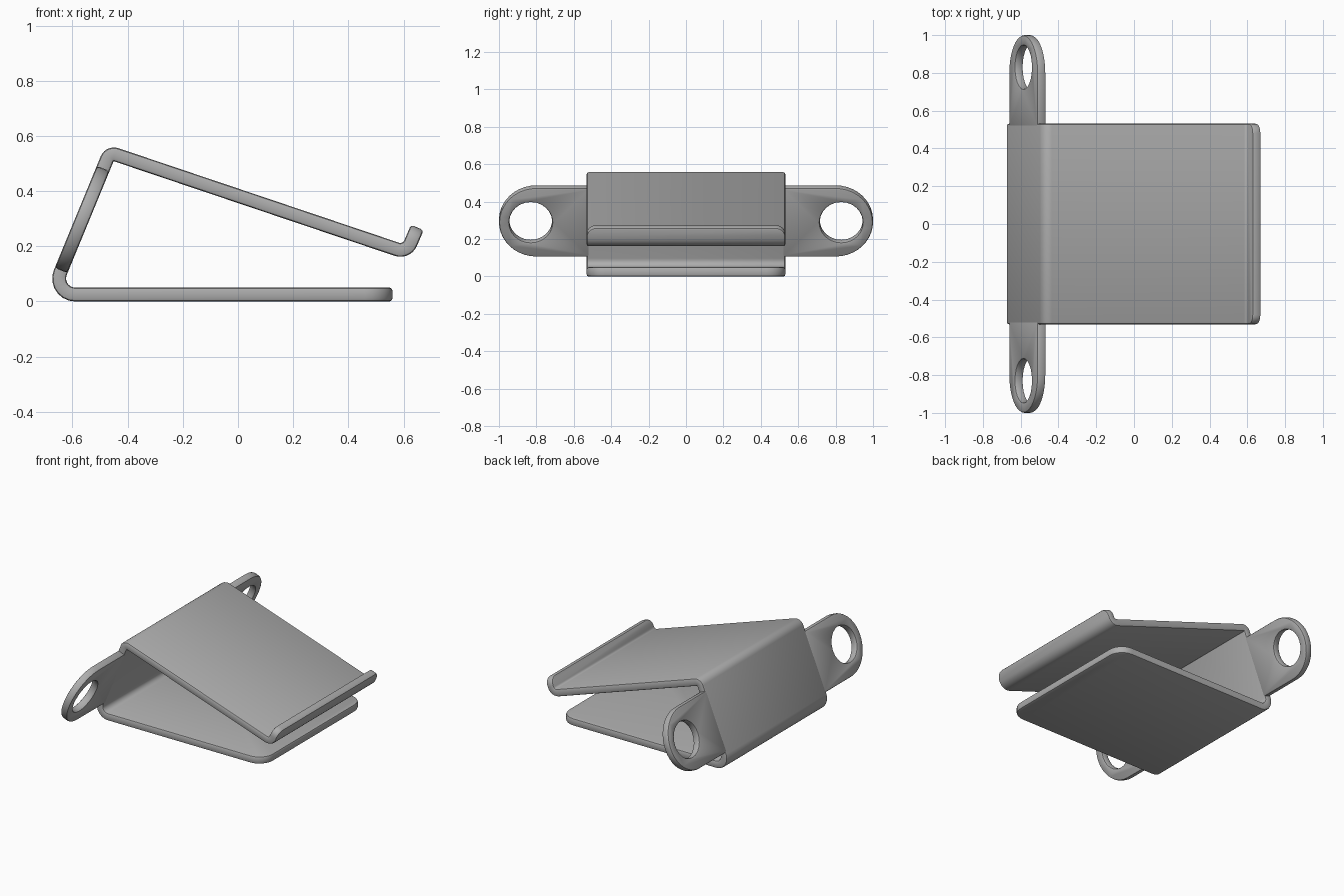
import bpy, bmesh
from math import sin, cos, pi, radians
from mathutils import Vector

cube = bpy.data.objects.get("Cube")
if cube:
    bpy.data.objects.remove(cube, do_unlink=True)

THICK = 0.05
HALF = 0.531       # half width of the bent sheet

grey = bpy.data.materials.new("plain_grey")
grey.use_nodes = True
grey.diffuse_color = (0.42, 0.42, 0.42, 1)
grey.node_tree.nodes["Principled BSDF"].inputs["Base Color"].default_value = (0.42, 0.42, 0.42, 1)


def finish(bm, name, mirror=False):
    """Turn a flat surface into a sheet with softened edges."""
    bmesh.ops.remove_doubles(bm, verts=bm.verts, dist=1e-5)
    bmesh.ops.recalc_face_normals(bm, faces=bm.faces)
    mesh = bpy.data.meshes.new(name)
    bm.to_mesh(mesh)
    bm.free()
    mesh.materials.append(grey)
    ob = bpy.data.objects.new(name, mesh)
    bpy.context.collection.objects.link(ob)
    if mirror:
        m = ob.modifiers.new("mirror", 'MIRROR')
        m.use_axis = (False, True, False)
        m.use_mirror_merge = False
    s = ob.modifiers.new("sheet", 'SOLIDIFY')
    s.thickness, s.offset, s.use_even_offset = THICK, 0, True
    b = ob.modifiers.new("soft_edges", 'BEVEL')
    b.width, b.segments, b.use_clamp_overlap = 0.011, 2, False
    b.limit_method, b.angle_limit = 'ANGLE', radians(50)
    bpy.ops.object.select_all(action='DESELECT')
    bpy.context.view_layer.objects.active = ob
    ob.select_set(True)
    for m in list(ob.modifiers):
        bpy.ops.object.modifier_apply(modifier=m.name)
    bpy.ops.object.shade_smooth_by_angle(angle=radians(35))
    return ob


def fillet(p, corner, q, r, n=7):
    """Arc points that round the corner between p and q."""
    a, b = (p - corner).normalized(), (q - corner).normalized()
    half = a.angle(b) / 2
    centre = corner + (a + b).normalized() * (r / sin(half))
    start = corner + a * (r * cos(half) / sin(half)) - centre
    side = -a
    sweep = pi - 2 * half
    return [centre + start * cos(sweep * i / n) + side * (r * sin(sweep * i / n))
            for i in range(n + 1)]


# Bent sheet: base, back, sloping top and lip, as a centre line in x and z
base_end = Vector((0.56, 0, 0.025))
back_low = Vector((-0.677, 0, 0.025))
back_top = Vector((-0.465, 0, 0.5395))
lip_low = Vector((0.611, 0, 0.177))
lip_end = Vector((0.65, 0, 0.268))

path = (fillet(base_end, back_low, back_top, 0.058)
        + fillet(back_low, back_top, lip_low, 0.027)
        + fillet(back_top, lip_low, lip_end, 0.04))
bm = bmesh.new()
rows = [[bm.verts.new((p.x, s * HALF, p.z)) for s in (-1, 1)] for p in path]
for a, b in zip(rows, rows[1:]):
    bm.faces.new((a[0], a[1], b[1], b[0]))


def rounded_flap(row, end, r, n=6):
    """Flat panel from a row of the sheet to an end with rounded corners."""
    start = Vector((row[0].co.x, 0, row[0].co.z))
    d = (end - start).normalized()
    rim = []
    for i in range(n + 1):
        t = pi / 2 * i / n
        p = end - d * (r * (1 - sin(t)))
        rim.append((p.x, HALF - r * (1 - cos(t)), p.z))
    left = [bm.verts.new(p) for p in rim]
    right = [bm.verts.new((x, -y, z)) for x, y, z in reversed(rim)]
    bm.faces.new([row[0], row[1]] + left + right)


rounded_flap(rows[0], base_end, 0.1)
rounded_flap(rows[-1], lip_end, 0.05)
finish(bm, "bent_sheet")

# Mounting tabs: round-ended ears with a hole, in the plane of the back
up = (back_top - back_low).normalized()
middle = back_low + up * ((0.297 - back_low.z) / up.z)
TAB_R, TAB_Y, HOLE_R, HOLE_Y, ROOT = 0.2, 0.8, 0.115, 0.83, 0.512
bm = bmesh.new()
N = 10
for s in (-1, 1):
    outline = [(ROOT, 0), (ROOT, TAB_R)]
    outline += [(TAB_Y + TAB_R * sin(pi / 2 * i / N), TAB_R * cos(pi / 2 * i / N))
                for i in range(N + 1)]
    outline += [(HOLE_Y + HOLE_R * cos(pi * i / 12), HOLE_R * sin(pi * i / 12))
                for i in range(13)]
    bm.faces.new([bm.verts.new(middle + up * (s * u) + Vector((0, y, 0)))
                  for y, u in outline])
finish(bm, "mounting_tabs", mirror=True)
